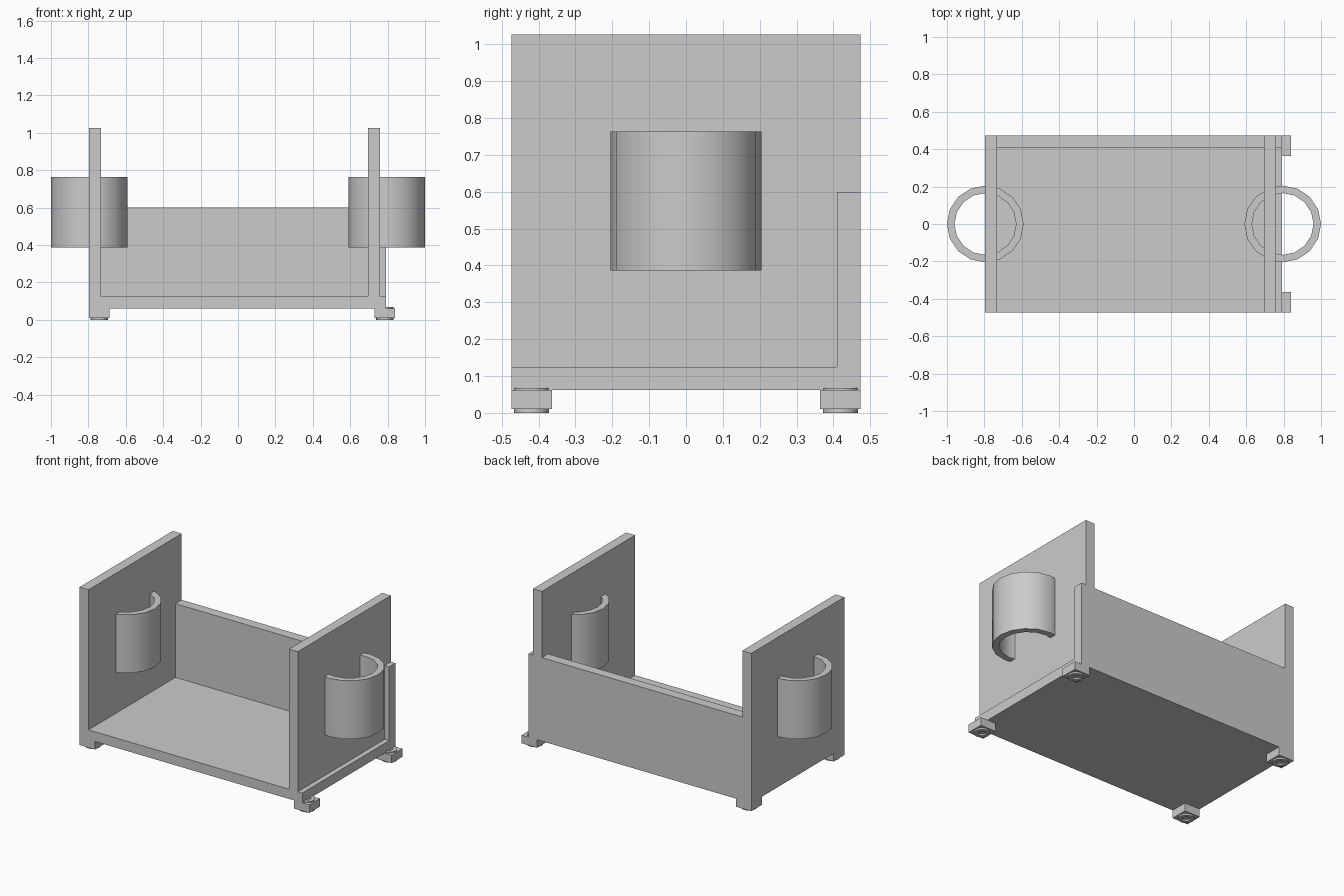
import bpy
import bmesh
import math
from mathutils import Matrix, Vector

cube = bpy.data.objects.get("Cube")
if cube:
    bpy.data.objects.remove(cube, do_unlink=True)

grey = bpy.data.materials.new("plain grey")
grey.use_nodes = True
COLOUR = (0.6, 0.6, 0.6, 1)
grey.diffuse_color = COLOUR
grey.node_tree.nodes["Principled BSDF"].inputs["Base Color"].default_value = COLOUR


def finish(name, bm):
    bmesh.ops.recalc_face_normals(bm, faces=bm.faces)
    mesh = bpy.data.meshes.new(name)
    bm.to_mesh(mesh)
    bm.free()
    mesh.materials.append(grey)
    obj = bpy.data.objects.new(name, mesh)
    bpy.context.collection.objects.link(obj)
    return obj


def box(name, low, high):
    low, high = Vector(low), Vector(high)
    bm = bmesh.new()
    bmesh.ops.create_cube(bm, size=1, matrix=Matrix.Translation((low + high) / 2)
                          @ Matrix.Diagonal((high - low).to_4d()))
    return finish(name, bm)


def tube(name, centre, outer, inner, z0, z1, sides):
    """Upright hollow cylinder, shaded smooth around its wall."""
    bm = bmesh.new()
    rings = []
    for r, z in ((outer, z0), (outer, z1), (inner, z1), (inner, z0)):
        rings.append([bm.verts.new((centre[0] + r * math.cos(math.tau * i / sides),
                                    centre[1] + r * math.sin(math.tau * i / sides), z))
                      for i in range(sides)])
    for k in range(4):
        a, b = rings[k], rings[(k + 1) % 4]
        for i in range(sides):
            j = (i + 1) % sides
            bm.faces.new((a[i], a[j], b[j], b[i]))
    obj = finish(name, bm)
    bpy.ops.object.select_all(action='DESELECT')
    obj.select_set(True)
    bpy.context.view_layer.objects.active = obj
    bpy.ops.object.shade_smooth_by_angle(angle=math.radians(30))
    return obj


# Tray: floor, back and two tall side panels
LEFT, RIGHT, HALF = 0.79, -0.797, 0.474
box("floor", (RIGHT, -HALF, 0.062), (LEFT, HALF, 0.125))
box("back_panel", (RIGHT, 0.41, 0.125), (LEFT, HALF, 0.6))
box("right_panel", (RIGHT, -HALF, 0.125), (-0.733, HALF, 1.027))
box("left_panel", (0.695, -HALF, 0.125), (0.758, HALF, 1.027))

# Round holders passing through the side panels
for side, x in (("left", 0.795), ("right", -0.795)):
    tube(side + "_holder", (x, 0), 0.205, 0.165, 0.387, 0.763, 16)

# Corner feet with a hollow stud above and below
for side, x in (("left", 0.785), ("right", -0.742)):
    for end, y in (("front", -0.419), ("back", 0.419)):
        name = f"{end}_{side}_foot"
        box(name, (x - 0.055, y - 0.055, 0.01), (x + 0.055, y + 0.055, 0.062))
        tube(name + "_lower_stud", (x, y), 0.047, 0.024, 0, 0.011, 16)
        tube(name + "_upper_stud", (x, y), 0.047, 0.024, 0.061, 0.068, 16)
